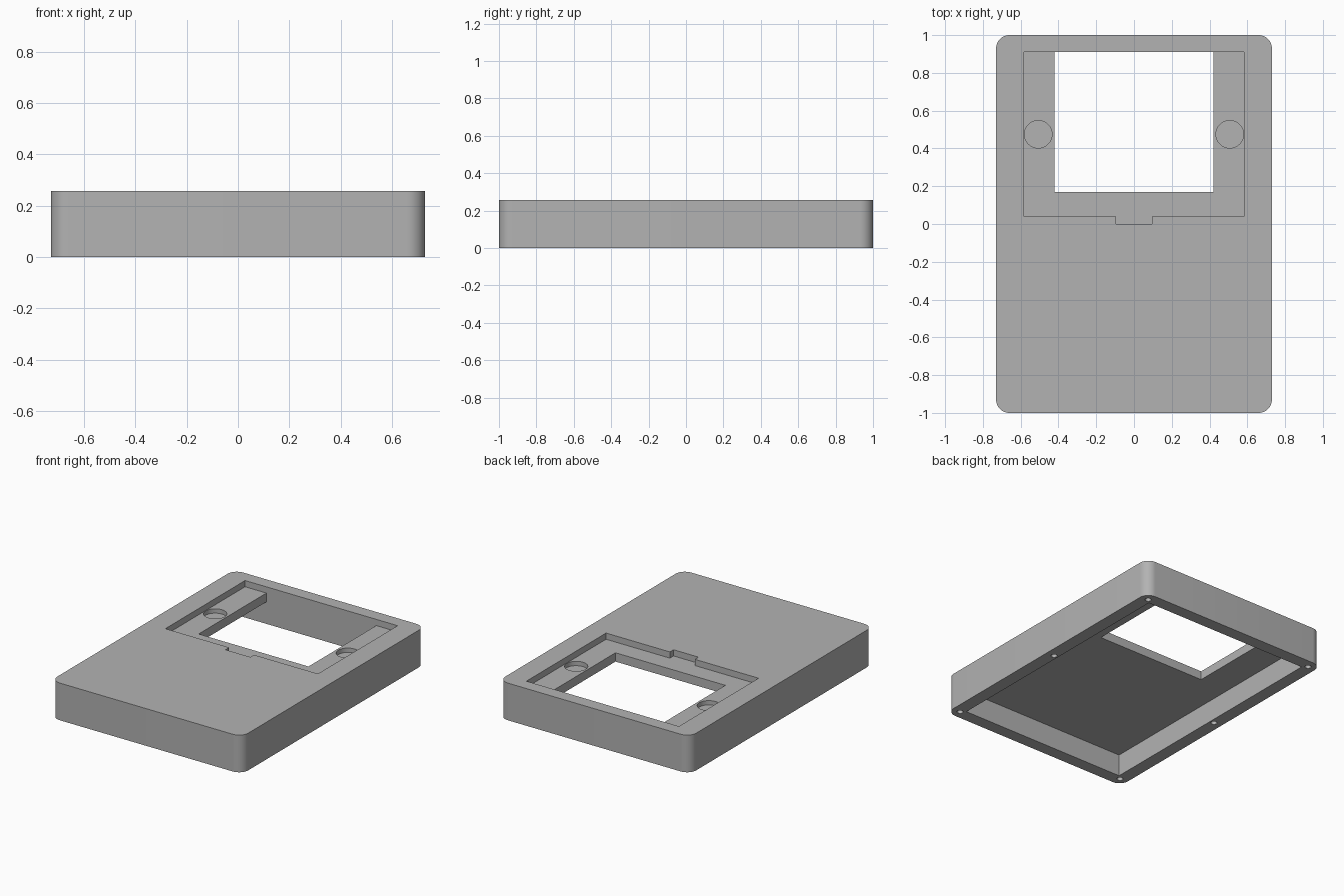
import bpy, bmesh, math
from mathutils import Matrix, Vector

cube = bpy.data.objects.get("Cube")
if cube:
    bpy.data.objects.remove(cube, do_unlink=True)

HEIGHT = 0.257
RECESS_FLOOR = HEIGHT - 0.043
CEILING = 0.153

grey = bpy.data.materials.new("plain grey")
grey.use_nodes = True
COLOUR = (0.45, 0.45, 0.45, 1)
grey.diffuse_color = COLOUR
grey.node_tree.nodes["Principled BSDF"].inputs["Base Color"].default_value = COLOUR


def finish(name, bm):
    mesh = bpy.data.meshes.new(name)
    bm.to_mesh(mesh)
    bm.free()
    mesh.materials.append(grey)
    obj = bpy.data.objects.new(name, mesh)
    bpy.context.collection.objects.link(obj)
    return obj


def box(name, x, y0, y1, z0, z1, radius=0):
    """Box centred on x = 0, with optional rounded upright corners."""
    bm = bmesh.new()
    centre = Vector((0, (y0 + y1) / 2, (z0 + z1) / 2))
    size = Matrix.Diagonal((2 * x, y1 - y0, z1 - z0, 1))
    bmesh.ops.create_cube(bm, size=1, matrix=Matrix.Translation(centre) @ size)
    if radius:
        upright = [e for e in bm.edges
                   if abs(e.verts[0].co.z - e.verts[1].co.z) > 0.01]
        bmesh.ops.bevel(bm, geom=upright, offset=radius, segments=10,
                        profile=0.5, affect='EDGES')
    return finish(name, bm)


def cylinder(name, x, y, z0, z1, radius, sides):
    bm = bmesh.new()
    bmesh.ops.create_cone(bm, cap_ends=True, segments=sides, radius1=radius,
                          radius2=radius, depth=z1 - z0,
                          matrix=Matrix.Translation((x, y, (z0 + z1) / 2)))
    return finish(name, bm)


def cut(target, cutter):
    cutter.hide_render = True
    mod = target.modifiers.new(cutter.name, 'BOOLEAN')
    mod.operation = 'DIFFERENCE'
    mod.solver = 'EXACT'
    mod.object = cutter
    bpy.context.view_layer.objects.active = target
    bpy.ops.object.modifier_apply(modifier=mod.name)
    bpy.data.objects.remove(cutter, do_unlink=True)


# Rounded outer shell
shell = box("enclosure_shell", 0.73, -1, 1, 0, HEIGHT, radius=0.07)

# Hollow underside, shallow top recess with its notch, and the window
cut(shell, box("cavity", 0.64, -0.912, 0.912, -0.1, CEILING))
cut(shell, box("recess", 0.583, 0.04, 0.91, RECESS_FLOOR, 0.4))
cut(shell, box("notch", 0.095, 0, 0.1, RECESS_FLOOR, 0.4))
cut(shell, box("window", 0.42, 0.17, 0.91, 0.1, 0.4))

# Round pockets beside the window, and screw holes under the rim
for side in (-1, 1):
    cut(shell, cylinder("round_pocket", side * 0.507, 0.475,
                        RECESS_FLOOR - 0.03, 0.4, 0.073, 48))
    for y in (-0.94, 0, 0.94):
        cut(shell, cylinder("screw_hole", side * 0.67, y, -0.1, 0.12, 0.02, 20))

# Smooth rounded walls, crisp edges
bpy.ops.object.select_all(action='DESELECT')
shell.select_set(True)
bpy.context.view_layer.objects.active = shell
bpy.ops.object.shade_smooth_by_angle(angle=math.radians(30))
